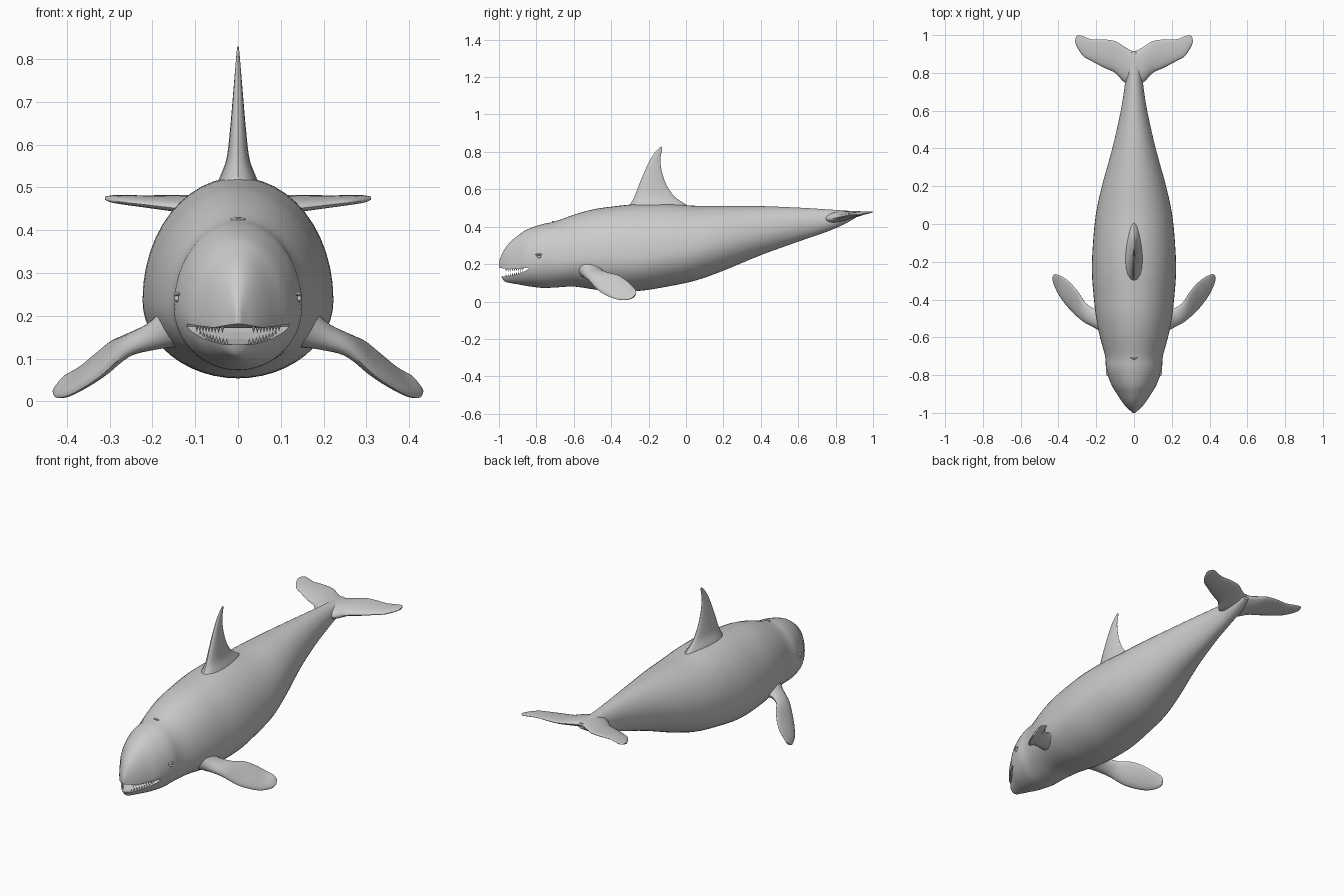
import bpy, bmesh, math
from mathutils import Vector

if "Cube" in bpy.data.objects:
    bpy.data.objects.remove(bpy.data.objects["Cube"])

grey = bpy.data.materials.new("skin grey")
grey.diffuse_color = (0.6, 0.6, 0.6, 1)
grey.use_nodes = True
grey.node_tree.nodes["Principled BSDF"].inputs["Base Color"].default_value = grey.diffuse_color


def spline(rows, steps):
    """Smoothly resample rows of numbers (Catmull-Rom)."""
    pad = [rows[0]] + rows + [rows[-1]]
    out = []
    for i in range(len(rows) - 1):
        p = pad[i:i + 4]
        for k in range(steps):
            t = k / steps
            out.append([0.5 * (2 * b + (c - a) * t + (2 * a - 5 * b + 4 * c - d) * t * t
                               + (3 * b - a - 3 * c + d) * t ** 3) for a, b, c, d in zip(*p)])
    return out + [list(rows[-1])]


def finish(name, bm):
    bmesh.ops.recalc_face_normals(bm, faces=bm.faces)
    me = bpy.data.meshes.new(name)
    bm.to_mesh(me)
    bm.free()
    me.materials.append(grey)
    ob = bpy.data.objects.new(name, me)
    bpy.context.collection.objects.link(ob)
    return ob


def loft(name, rings):
    bm = bmesh.new()
    vs = [[bm.verts.new(p) for p in r] for r in rings]
    n = len(rings[0])
    for a, b in zip(vs, vs[1:]):
        for i in range(n):
            j = (i + 1) % n
            bm.faces.new((a[i], a[j], b[j], b[i]))
    bm.faces.new(vs[0])
    bm.faces.new(vs[-1])
    return finish(name, bm)


def fin(name, rows, steps=5, n=20):
    """Each row: leading edge xyz, trailing edge xyz, half thickness."""
    rows = spline(rows, steps)
    mids = [(Vector(r[:3]) + Vector(r[3:6])) / 2 for r in rows]
    rings = []
    for i, r in enumerate(rows):
        chord = Vector(r[3:6]) - Vector(r[:3])
        span = mids[min(i + 1, len(mids) - 1)] - mids[max(i - 1, 0)]
        nor = chord.cross(span).normalized()
        ring = []
        for k in range(n):
            a = 2 * math.pi * k / n
            fat = 1 - 0.3 * math.cos(a)          # thicker towards the leading edge
            ring.append(mids[i] + chord / 2 * math.cos(a) + nor * r[6] * fat * math.sin(a))
        rings.append(ring)
    return loft(name, rings)


def mirror_rows(rows):
    return [[-r[0], r[1], r[2], -r[3], r[4], r[5], r[6]] for r in rows]


# Body stations: y, top z, bottom z, half width, z of widest point
stations = spline([
    [-1.0, 0.212, 0.178, 0.006, 0.195], [-0.99, 0.24, 0.14, 0.018, 0.19],
    [-0.97, 0.28, 0.108, 0.04, 0.185], [-0.94, 0.318, 0.099, 0.064, 0.19],
    [-0.90, 0.352, 0.092, 0.09, 0.195], [-0.85, 0.385, 0.083, 0.12, 0.205],
    [-0.77, 0.413, 0.073, 0.147, 0.22], [-0.70, 0.428, 0.075, 0.153, 0.22],
    [-0.60, 0.464, 0.08, 0.18, 0.225], [-0.50, 0.492, 0.066, 0.2, 0.23],
    [-0.40, 0.507, 0.055, 0.212, 0.23], [-0.25, 0.522, 0.057, 0.223, 0.235],
    [-0.10, 0.522, 0.08, 0.217, 0.255], [0.05, 0.512, 0.112, 0.202, 0.28],
    [0.20, 0.512, 0.165, 0.17, 0.32], [0.40, 0.51, 0.248, 0.115, 0.37],
    [0.60, 0.502, 0.32, 0.07, 0.41], [0.75, 0.493, 0.372, 0.047, 0.43],
    [0.84, 0.487, 0.41, 0.04, 0.448], [0.91, 0.482, 0.45, 0.02, 0.466]], 4)

N = 48
rings = []
for y, top, bot, w, zm in stations:
    ring = []
    for k in range(N):
        a = 2 * math.pi * k / N
        s = math.sin(a)
        ring.append((w * math.cos(a), y, zm + s * ((top - zm) if s > 0 else (zm - bot))))
    rings.append(ring)
body = loft("body", rings)

# Open mouth cut through the snout
gap = [(-1.1, 0.185), (-1.0, 0.181), (-0.95, 0.172), (-0.9, 0.176), (-0.845, 0.181),
       (-0.84, 0.175), (-0.86, 0.163), (-0.9, 0.146), (-0.96, 0.134), (-1.1, 0.126)]
cutter = loft("mouth_cutter", [[(x, y, z) for y, z in gap] for x in (-0.3, 0.3)])
mod = body.modifiers.new("mouth", 'BOOLEAN')
mod.object = cutter
mod.operation = 'DIFFERENCE'
mod.solver = 'EXACT'
cut_mesh = bpy.data.meshes.new_from_object(
    body.evaluated_get(bpy.context.evaluated_depsgraph_get()))
body.modifiers.clear()
body.data = cut_mesh
bpy.data.objects.remove(cutter)


def half_width(y, z):
    """Half width of the body at a given length and height."""
    for a, b in zip(stations, stations[1:]):
        if a[0] <= y <= b[0]:
            t = (y - a[0]) / (b[0] - a[0])
            _, top, bot, w, zm = [p + (q - p) * t for p, q in zip(a, b)]
            h = (top - zm) if z > zm else (zm - bot)
            return w * math.sqrt(max(0, 1 - ((z - zm) / h) ** 2))
    return 0


# Teeth rows along both lips
def teeth(name, lip, sign):
    bm = bmesh.new()
    for i in range(9):
        t = i / 8
        y = -0.962 + 0.09 * t
        z = lip(y)
        for side in (-1, 1):
            x = side * max(half_width(y, z) - 0.01, 0.006)
            base = [bm.verts.new((x + 0.005 * math.cos(a), y + 0.005 * math.sin(a), z - sign * 0.004))
                    for a in [k * math.pi / 3 for k in range(6)]]
            tip = bm.verts.new((x, y, z + sign * 0.014))
            bm.faces.new(base)
            for k in range(6):
                bm.faces.new((base[k], base[(k + 1) % 6], tip))
    return finish(name, bm)


teeth("upper_teeth", lambda y: 0.173 + 0.05 * max(0, y + 0.95), -1)
teeth("lower_teeth", lambda y: 0.134 + 0.2 * max(0, y + 0.96), 1)

# Dorsal fin
fin("dorsal_fin", [
    [0, -0.33, 0.47, 0, 0.05, 0.47, 0.06], [0, -0.295, 0.525, 0, 0.005, 0.515, 0.042],
    [0, -0.272, 0.57, 0, -0.06, 0.56, 0.026], [0, -0.245, 0.64, 0, -0.105, 0.625, 0.018],
    [0, -0.215, 0.71, 0, -0.13, 0.70, 0.012], [0, -0.185, 0.77, 0, -0.137, 0.765, 0.007],
    [0, -0.155, 0.81, 0, -0.13, 0.80, 0.004], [0, -0.133, 0.829, 0, -0.127, 0.823, 0.002]])

# Pectoral flippers
flipper = [
    [0.14, -0.59, 0.18, 0.14, -0.42, 0.18, 0.055], [0.195, -0.555, 0.145, 0.195, -0.45, 0.168, 0.032],
    [0.26, -0.52, 0.113, 0.255, -0.42, 0.155, 0.02], [0.32, -0.47, 0.06, 0.292, -0.365, 0.142, 0.016],
    [0.365, -0.42, 0.03, 0.33, -0.318, 0.112, 0.014], [0.4, -0.37, 0.012, 0.37, -0.285, 0.08, 0.011],
    [0.425, -0.315, 0.009, 0.405, -0.268, 0.06, 0.008], [0.432, -0.285, 0.02, 0.422, -0.266, 0.04, 0.004]]
fin("flipper_right", flipper)
fin("flipper_left", mirror_rows(flipper))

# Tail flukes
half = [
    [0.05, 0.75, 0.44, 0.05, 0.938, 0.474, 0.025], [0.1, 0.8, 0.447, 0.1, 0.968, 0.477, 0.018],
    [0.16, 0.828, 0.453, 0.16, 0.977, 0.478, 0.014], [0.22, 0.86, 0.46, 0.22, 0.977, 0.478, 0.011],
    [0.265, 0.885, 0.465, 0.265, 0.992, 0.479, 0.009], [0.295, 0.925, 0.469, 0.295, 1.0, 0.479, 0.007],
    [0.311, 0.958, 0.473, 0.311, 0.985, 0.477, 0.003]]
fin("tail_flukes", mirror_rows(half)[::-1] + [[0, 0.74, 0.44, 0, 0.915, 0.472, 0.028]] + half)

# Eyes with brow folds
for side, label in ((-1, "left"), (1, "right")):
    for part, z, size in (("eye", 0.24, (0.007, 0.011, 0.008)), ("brow", 0.251, (0.008, 0.02, 0.005))):
        bpy.ops.mesh.primitive_uv_sphere_add(
            segments=16, ring_count=8, location=(side * half_width(-0.785, z), -0.785, z))
        ob = bpy.context.object
        ob.name = part + "_" + label
        ob.scale = size
        ob.data.materials.append(grey)

# Blowhole fold on top of the head
arc = []
for i in range(9):
    u = i / 4 - 1
    c = Vector((0.02 * u, -0.705 - 0.008 * (1 - u * u), 0.427 - 0.003 * u * u))
    r = 0.004 * (1.05 - u * u)
    arc.append([c + Vector((0, r * math.cos(a), r * math.sin(a)))
                for a in [k * math.pi / 4 for k in range(8)]])
loft("blowhole", arc)

# Smooth shading with crisp lips and teeth
bpy.ops.object.select_all(action='SELECT')
bpy.context.view_layer.objects.active = body
bpy.ops.object.shade_smooth_by_angle(angle=math.radians(40))
